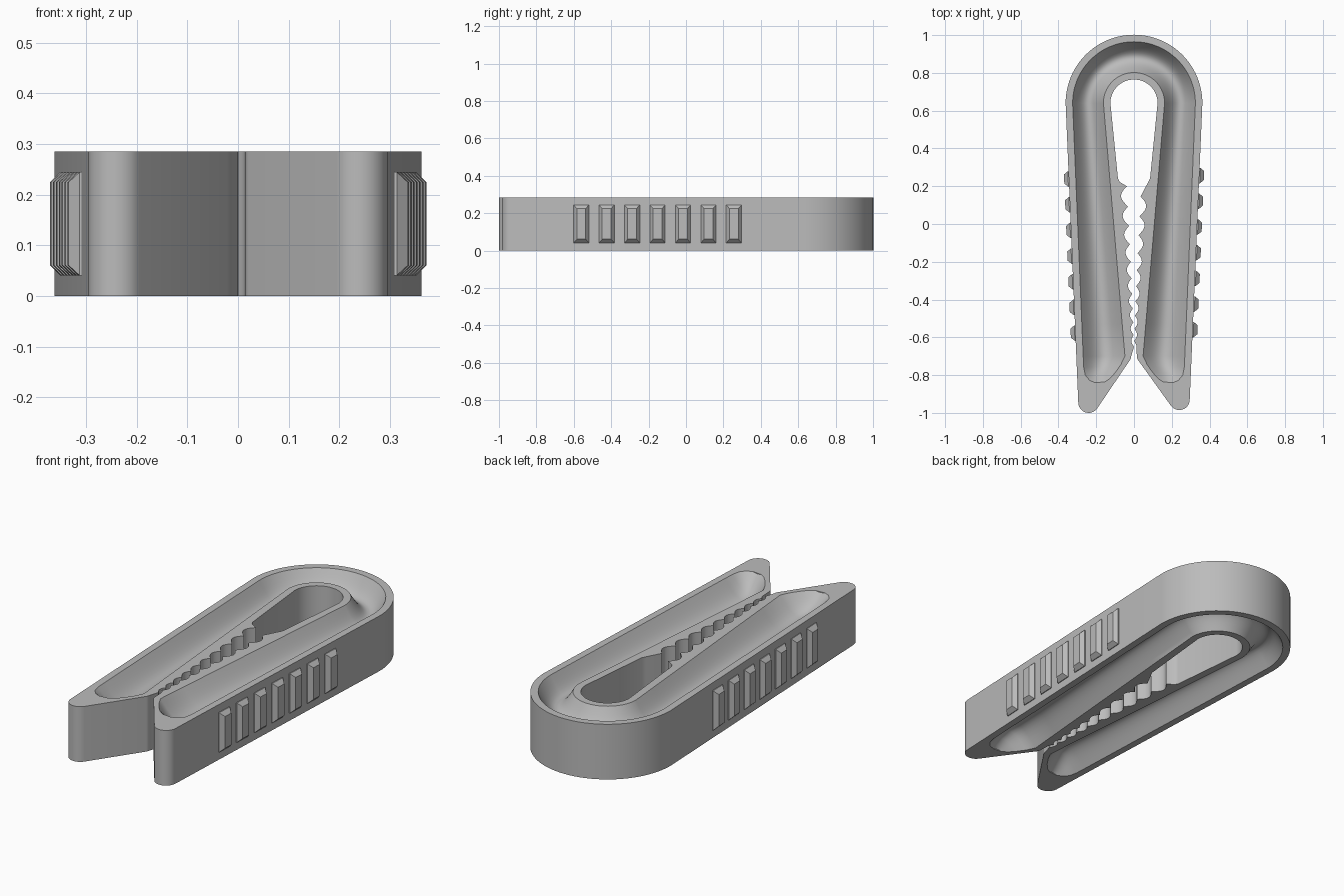
import bpy, bmesh
from math import sin, cos, pi, radians
from mathutils import Vector

cube = bpy.data.objects.get("Cube")
if cube:
    bpy.data.objects.remove(cube, do_unlink=True)

HEIGHT = 0.285
BEND_Y = 0.64
OUTER_R, HOLE_R = 0.362, 0.125

grey = bpy.data.materials.new("plain grey plastic")
grey.use_nodes = True
colour = (0.5, 0.5, 0.5, 1)
grey.diffuse_color = colour
grey.node_tree.nodes["Principled BSDF"].inputs["Base Color"].default_value = colour


def arc(cx, cy, r, a0, a1, n):
    angles = [radians(a0 + (a1 - a0) * i / n) for i in range(n + 1)]
    return [(cx + r * cos(a), cy + r * sin(a)) for a in angles]


def make_object(name, bm):
    bmesh.ops.recalc_face_normals(bm, faces=bm.faces)
    mesh = bpy.data.meshes.new(name)
    bm.to_mesh(mesh)
    bm.free()
    mesh.materials.append(grey)
    ob = bpy.data.objects.new(name, mesh)
    bpy.context.collection.objects.link(ob)
    return ob


def tooth_edge(phase, teeth=10, steps=10):
    # Scalloped gripping edge, from the hole towards the tip
    pts = []
    for i in range(teeth * steps - int(phase * steps) + 1):
        p = i / steps + phase
        y = 0.2 - 0.11 * p + 0.0025 * p * p
        openness = max(0.0, (y + 0.65) / 0.85)
        cusp = 0.038 * openness ** 1.3
        bite = 0.013 + 0.022 * openness
        pts.append((cusp + bite * abs(sin(pi * (p - phase))), y))
    return pts


def leg(side, phase, lift):
    # One arm from the outer bend, round the tip, back to the hole
    pts = arc(0.24, -0.945 + lift, 0.055, -2, -146, 12)
    pts += arc(0.05, -0.70, 0.035, -146, -180, 4)
    pts += reversed(tooth_edge(phase))
    pts += [(0.075, 0.222), (0.085, 0.24)]
    return [(side * x, y) for x, y in pts]


# Body: the folded clip outline, extruded
outline = arc(0, BEND_Y, OUTER_R, 0, 180, 48)
outline += leg(-1, 0, 0)
outline += arc(0, BEND_Y, HOLE_R, 180, 0, 32)
outline += reversed(leg(1, 0.5, 0.015))
bm = bmesh.new()
base = bm.faces.new([bm.verts.new((x, y, 0)) for x, y in outline])
top = bmesh.ops.extrude_face_region(bm, geom=[base], use_keep_orig=True)["geom"]
for v in top:
    if isinstance(v, bmesh.types.BMVert):
        v.co.z = HEIGHT
body = make_object("clip_body", bm)


# Groove: (outer point, inner point, depth) stations along the fold
def groove_leg(side):
    stations = []
    for i in range(1, 9):
        t = i / 8
        y = BEND_Y - 1.34 * t
        stations.append(((0.325 - 0.056 * t, y), (0.162 - 0.114 * t, y), 0.088))
    stations += [((0.266, -0.76), (0.07, -0.745), 0.075),
                 ((0.258, -0.80), (0.098, -0.785), 0.045),
                 ((0.235, -0.828), (0.127, -0.818), 0.018),
                 ((0.205, -0.84), (0.155, -0.836), 0.004)]
    return [((side * o[0], o[1]), (side * i[0], i[1]), d) for o, i, d in stations]


bend = list(zip(arc(0, BEND_Y, 0.325, 0, 180, 40),
                arc(0, BEND_Y, 0.162, 0, 180, 40), [0.088] * 41))
stations = groove_leg(1)[::-1] + bend + groove_leg(-1)


def groove_cutter(name, surface, direction):
    bm = bmesh.new()
    rings = []
    n = 14
    for outer, inner, depth in stations:
        o, i = Vector((*outer, surface)), Vector((*inner, surface))
        up = Vector((0, 0, 0.03 * direction))
        ring = [o + up]
        for k in range(n + 1):
            p = o.lerp(i, k / n)
            p.z -= direction * depth * sin(pi * k / n)
            ring.append(p)
        ring.append(i + up)
        rings.append([bm.verts.new(p) for p in ring])
    for a, b in zip(rings, rings[1:]):
        for k in range(len(a)):
            m = (k + 1) % len(a)
            bm.faces.new((a[k], a[m], b[m], b[k]))
    bm.faces.new(rings[0])
    bm.faces.new(rings[-1])
    ob = make_object(name, bm)
    ob.hide_render = True
    return ob


bpy.context.view_layer.objects.active = body
for name, z, direction in (("top_groove", HEIGHT, 1), ("bottom_groove", 0, -1)):
    cutter = groove_cutter(name, z, direction)
    mod = body.modifiers.new(name, "BOOLEAN")
    mod.operation = "DIFFERENCE"
    mod.solver = "EXACT"
    mod.object = cutter
    bpy.ops.object.modifier_apply(modifier=mod.name)
    bpy.data.objects.remove(cutter, do_unlink=True)

bpy.ops.object.select_all(action="DESELECT")
body.select_set(True)
bpy.ops.object.shade_smooth_by_angle(angle=radians(32))


# Finger grips: seven tapered bars down each outer side
def finger_grips(name, side, first_y):
    bm = bmesh.new()
    for k in range(7):
        y = first_y - 0.136 * k
        wall = 0.362 - 0.0425 * (BEND_Y - y)
        rings = []
        for out, half_y, half_z in ((-0.015, 0.041, 0.102), (0.004, 0.041, 0.102),
                                    (0.025, 0.024, 0.082)):
            ring = []
            for sy, sz in ((-1, -1), (1, -1), (1, 1), (-1, 1)):
                x = wall + out + 0.0425 * sy * half_y
                ring.append(bm.verts.new((side * x, y + sy * half_y,
                                          HEIGHT / 2 + sz * half_z)))
            rings.append(ring)
        for a, b in zip(rings, rings[1:]):
            for j in range(4):
                m = (j + 1) % 4
                bm.faces.new((a[j], a[m], b[m], b[j]))
        bm.faces.new(rings[0])
        bm.faces.new(rings[-1])
    return make_object(name, bm)


finger_grips("left_finger_grips", 1, 0.256)
finger_grips("right_finger_grips", -1, 0.238)
